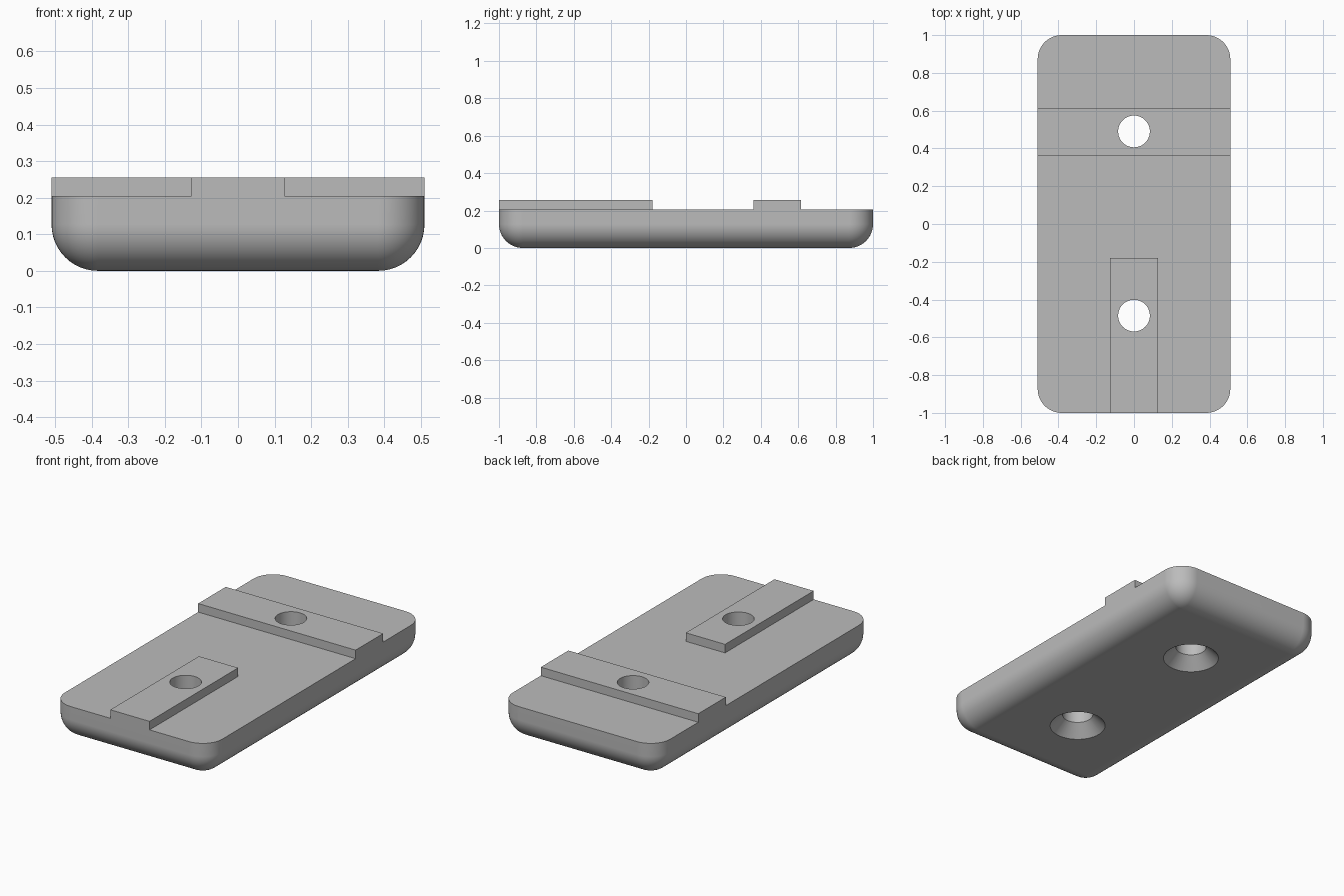
import bpy
import bmesh
from math import sin, cos, pi, radians

if "Cube" in bpy.data.objects:
    bpy.data.objects.remove(bpy.data.objects["Cube"])

HALF_W, HALF_L = 0.51, 1.0
BASE_TOP, PAD_TOP = 0.205, 0.255
FILLET = 0.127
STEPS = 12

grey = bpy.data.materials.new("plain_grey")
grey.use_nodes = True
colour = (0.5, 0.5, 0.5, 1)
grey.diffuse_color = colour
grey.node_tree.nodes["Principled BSDF"].inputs["Base Color"].default_value = colour


def make_object(name, bm):
    bmesh.ops.recalc_face_normals(bm, faces=bm.faces)
    mesh = bpy.data.meshes.new(name)
    bm.to_mesh(mesh)
    bm.free()
    mesh.materials.append(grey)
    obj = bpy.data.objects.new(name, mesh)
    bpy.context.collection.objects.link(obj)
    return obj


def box(name, x0, x1, y0, y1):
    """Cutter block that clears everything above the base plate."""
    bm = bmesh.new()
    bmesh.ops.create_cube(bm, size=1)
    for v in bm.verts:
        v.co = (x1 if v.co.x > 0 else x0, y1 if v.co.y > 0 else y0,
                0.4 if v.co.z > 0 else BASE_TOP)
    return make_object(name, bm)


def lathe(name, y, profile, sides=48):
    """Closed solid turned around a vertical axis from (radius, z) pairs."""
    bm = bmesh.new()
    rings = [[bm.verts.new((r * cos(2 * pi * i / sides), y + r * sin(2 * pi * i / sides), z))
              for i in range(sides)] for r, z in profile]
    loft(bm, rings)
    return make_object(name, bm)


def loft(bm, rings):
    n = len(rings[0])
    for a, b in zip(rings, rings[1:]):
        for i in range(n):
            bm.faces.new((a[i], a[(i + 1) % n], b[(i + 1) % n], b[i]))
    bm.faces.new(rings[0])
    bm.faces.new(rings[-1])


def rounded_ring(bm, radius, z):
    """Rounded rectangle whose corner centres stay fixed."""
    ring = []
    for k, (sx, sy) in enumerate(((1, 1), (-1, 1), (-1, -1), (1, -1))):
        for j in range(STEPS + 1):
            a = (k + j / STEPS) * pi / 2
            ring.append(bm.verts.new((sx * (HALF_W - FILLET) + radius * cos(a),
                                      sy * (HALF_L - FILLET) + radius * sin(a), z)))
    return ring


# Block with rounded corners and a rounded lower edge
bm = bmesh.new()
rings = []
for i in range(STEPS + 1):
    a = (i / STEPS) * pi / 2
    rings.append(rounded_ring(bm, max(FILLET * sin(a), 1e-6), FILLET * (1 - cos(a))))
rings.append(rounded_ring(bm, FILLET, PAD_TOP))
loft(bm, rings)
bmesh.ops.remove_doubles(bm, verts=bm.verts, dist=1e-4)
plate = make_object("mounting_plate", bm)

# Clearances that leave the front rib and the rear cross rib standing
cutters = [box("rear_clearance", -0.7, 0.7, 0.615, 1.2),
           box("middle_clearance", -0.7, 0.7, -0.18, 0.36)]
for side, (x0, x1) in {"left": (0.127, 0.7), "right": (-0.7, -0.127)}.items():
    cutters.append(box(side + "_clearance", x0, x1, -1.2, -0.1))

# Countersunk screw holes
for label, y in (("front", -0.485), ("rear", 0.49)):
    cutters.append(lathe(label + "_screw_hole", y,
                         [(0.172, -0.02), (0.084, 0.069), (0.084, 0.4)]))

for cutter in cutters:
    mod = plate.modifiers.new(cutter.name, 'BOOLEAN')
    mod.operation = 'DIFFERENCE'
    mod.solver = 'EXACT'
    mod.object = cutter

# Bake the cuts and drop the cutters
bpy.context.view_layer.update()
graph = bpy.context.evaluated_depsgraph_get()
result = bpy.data.meshes.new_from_object(plate.evaluated_get(graph))
plate.modifiers.clear()
plate.data = result
result.materials.clear()
result.materials.append(grey)
for cutter in cutters:
    bpy.data.objects.remove(cutter)

# Smooth curves with crisp edges
bpy.ops.object.select_all(action='DESELECT')
plate.select_set(True)
bpy.context.view_layer.objects.active = plate
bpy.ops.object.shade_smooth_by_angle(angle=radians(30))
weighted = plate.modifiers.new("flat_face_shading", 'WEIGHTED_NORMAL')
weighted.keep_sharp = True
